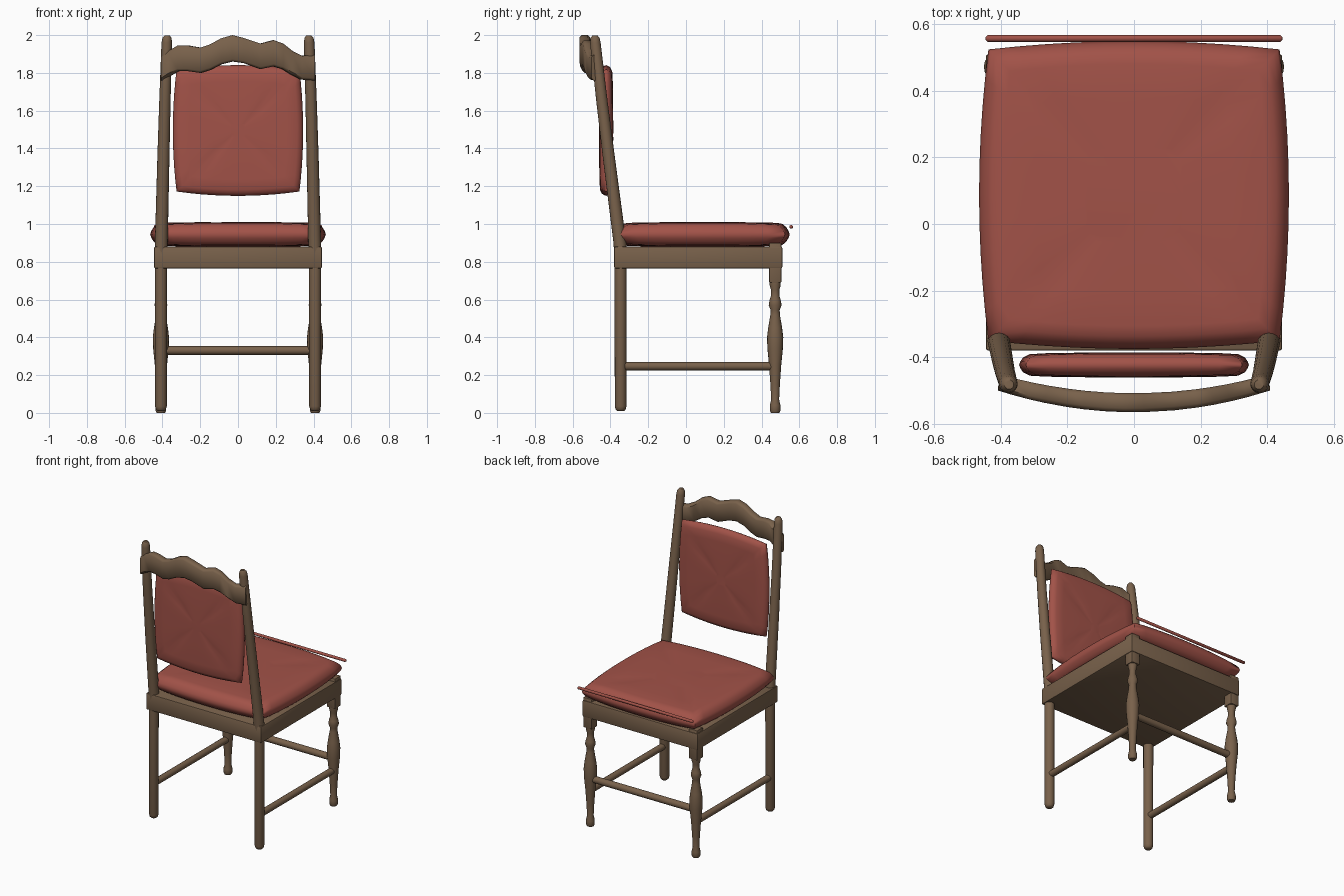
import bpy, bmesh, math

if "Cube" in bpy.data.objects:
    bpy.data.objects.remove(bpy.data.objects["Cube"])

def material(name, col):
    m = bpy.data.materials.new(name)
    m.diffuse_color = col
    m.use_nodes = True
    m.node_tree.nodes["Principled BSDF"].inputs["Base Color"].default_value = m.diffuse_color
    return m

WOOD = material("wood", (0.19, 0.12, 0.07, 1))
RED = material("red_fabric", (0.36, 0.085, 0.065, 1))

def finish(name, bm, mat, angle=35):
    bmesh.ops.recalc_face_normals(bm, faces=bm.faces)
    me = bpy.data.meshes.new(name)
    bm.to_mesh(me)
    bm.free()
    ob = bpy.data.objects.new(name, me)
    bpy.context.collection.objects.link(ob)
    me.materials.append(mat)
    bpy.ops.object.select_all(action='DESELECT')
    ob.select_set(True)
    bpy.context.view_layer.objects.active = ob
    bpy.ops.object.shade_smooth_by_angle(angle=math.radians(angle))
    return ob

def loft(name, rings, mat, angle=35):
    """Skin a list of closed rings and cap both ends."""
    bm = bmesh.new()
    vs = [[bm.verts.new(p) for p in r] for r in rings]
    n = len(rings[0])
    for a, b in zip(vs, vs[1:]):
        for i in range(n):
            j = (i + 1) % n
            bm.faces.new((a[i], a[j], b[j], b[i]))
    bm.faces.new(vs[0][::-1])
    bm.faces.new(vs[-1])
    return finish(name, bm, mat, angle)

def tube(name, stations, axis='z', mat=WOOD, n=16):
    """Round part along one axis; stations are (x, y, z, radius)."""
    rings = []
    for x, y, z, r in stations:
        ring = []
        for i in range(n):
            c, s = (r * f(2 * math.pi * i / n) for f in (math.cos, math.sin))
            ring.append({'z': (x + c, y + s, z), 'x': (x, y + c, z + s),
                         'y': (x + c, y, z + s)}[axis])
        rings.append(ring)
    return loft(name, rings, mat, 50)

def box(name, x0, x1, y0, y1, z0, z1, bevel):
    bm = bmesh.new()
    bmesh.ops.create_cube(bm, size=1)
    for v in bm.verts:
        v.co = [(a + b) / 2 + c * (b - a) for a, b, c in
                zip((x0, y0, z0), (x1, y1, z1), v.co)]
    bmesh.ops.bevel(bm, geom=bm.edges[:], offset=bevel, segments=2, affect='EDGES', profile=0.5)
    return finish(name, bm, WOOD)

def cushion(name, hu, hv, bow_u, bow_v, half, layers, place):
    """Pillow: bowed rectangular outline, shrunk layer by layer; place maps (u, v, w)."""
    n = 10
    corners = [(-1, -1), (1, -1), (1, 1), (-1, 1)]
    outline = []
    for k in range(4):
        (a, b), (c, d) = corners[k], corners[(k + 1) % 4]
        for i in range(n):
            t = i / n
            u, v = a + (c - a) * t, b + (d - b) * t
            outline.append((u * (hu + bow_u * (1 - v * v)), v * (hv + bow_v * (1 - u * u)),
                            abs(u * v)))
    rings = []
    for inset, w in layers:
        rings.append([place(u - inset * u / hu, v - inset * v / hv, w * half * (1 - 0.1 * k ** 4))
                      for u, v, k in outline])
    return loft(name, rings, RED, 60)

# seat frame
box("seat_frame", -0.445, 0.445, -0.38, 0.51, 0.765, 0.88, 0.008)

# seat cushion
side = [(0, 0), (0.006, 0.3), (0.018, 0.6), (0.036, 0.85), (0.065, 0.94), (0.16, 0.98), (0.3, 1)]
layers = [(i, -w) for i, w in side[:0:-1]] + side
cushion("seat_cushion", 0.437, 0.437, 0.028, 0.025, 0.065, layers,
        lambda u, v, w: (u, v + 0.087, 0.945 + w))

# back pad
side = [(0, 0), (0.004, 0.3), (0.012, 0.6), (0.03, 0.85), (0.08, 0.93), (0.2, 0.98), (0.29, 1)]
layers = [(i, -w) for i, w in side[:0:-1]] + side
cushion("back_pad", 0.325, 0.323, 0.02, 0.023, 0.038, layers,
        lambda u, v, w: (u, -0.423 + w, 1.495 + v))

# front piping rod on the cushion edge
tube("seat_piping", [(x, 0.557, 0.985, r) for x, r in
     ((-0.446, 0.004), (-0.44, 0.01), (0.44, 0.01), (0.446, 0.004))], 'x', RED, 10)

# legs, posts and side stretchers, mirrored left and right
turned = [(0, 0.022), (0.012, 0.028), (0.04, 0.028), (0.07, 0.021), (0.15, 0.025), (0.25, 0.032),
          (0.34, 0.041), (0.40, 0.043), (0.45, 0.037), (0.52, 0.025), (0.545, 0.024),
          (0.57, 0.034), (0.595, 0.03), (0.62, 0.022), (0.65, 0.022), (0.675, 0.029), (0.70, 0.029)]
for s, label in ((-1, "left"), (1, "right")):
    x = s * 0.408
    tube("front_leg_" + label, [(x, 0.472, z, r) for z, r in turned])
    box("front_leg_block_" + label, x - 0.032, x + 0.032, 0.44, 0.505, 0.69, 0.90, 0.004)
    tube("back_leg_" + label, [(x, -0.346, z, r) for z, r in
         ((0.01, 0.018), (0.018, 0.026), (0.035, 0.031), (0.80, 0.032))])
    tube("back_post_" + label, [(s * px, y, z, r) for px, y, z, r in
         ((0.408, -0.343, 0.80, 0.034), (0.406, -0.35, 0.90, 0.034), (0.395, -0.408, 1.35, 0.032),
          (0.387, -0.445, 1.65, 0.030), (0.377, -0.48, 1.96, 0.028), (0.376, -0.481, 1.985, 0.024),
          (0.375, -0.482, 1.998, 0.014))])
    tube("side_stretcher_" + label, [(x, y, 0.247, 0.022) for y in (-0.34, 0.465)], 'y')
tube("front_stretcher", [(x, 0.472, 0.33, 0.023) for x in (-0.4, 0.4)], 'x')

# wavy crest rail, bowed backwards: (x, bottom z, top z)
wave = [(-0.408, 1.76, 1.885), (-0.37, 1.785, 1.915), (-0.32, 1.81, 1.945), (-0.27, 1.81, 1.945),
        (-0.2, 1.80, 1.933), (-0.15, 1.815, 1.95), (-0.09, 1.845, 1.983), (-0.03, 1.86, 2.0),
        (0.03, 1.852, 1.985), (0.12, 1.82, 1.955), (0.19, 1.835, 1.973), (0.24, 1.82, 1.955),
        (0.29, 1.79, 1.915), (0.34, 1.765, 1.89), (0.408, 1.76, 1.895)]
rings = []
for x, zb, zt in wave:
    k = (x / 0.408) ** 2
    back, front, c = -0.565 + 0.065 * k, -0.508 + 0.053 * k, 0.012
    xf = x * 0.96
    rings.append([(x, back, zb + c), (x, back + c, zb), (xf, front - c, zb), (xf, front, zb + c),
                  (xf, front, zt - c), (xf, front - c, zt), (x, back + c, zt), (x, back, zt - c)])
loft("crest_rail", rings, WOOD, 50)
